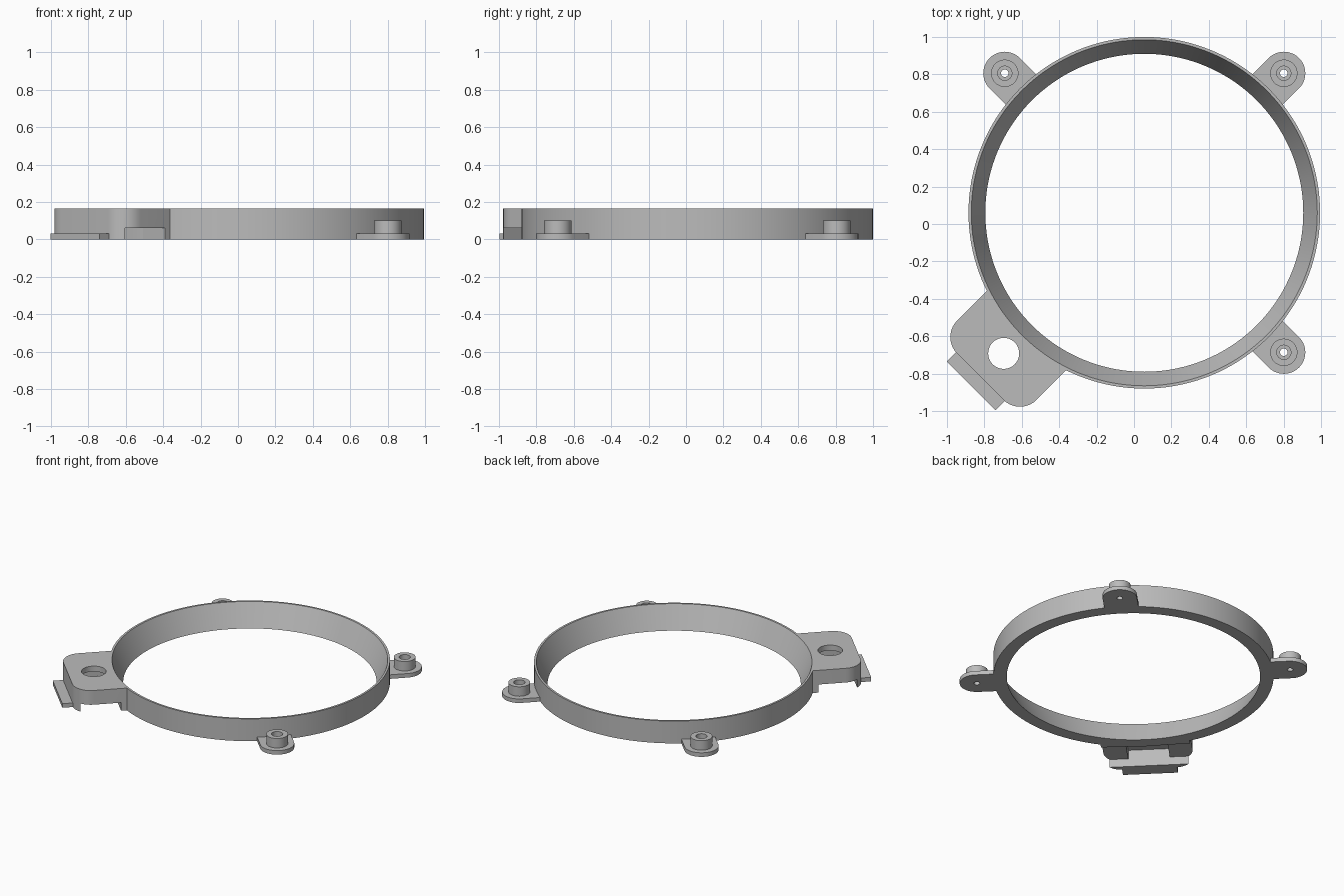
import bpy, bmesh
from math import radians, sin, cos, asin, pi
from mathutils import Matrix

if "Cube" in bpy.data.objects:
    bpy.data.objects.remove(bpy.data.objects["Cube"])

grey = bpy.data.materials.new("plain_grey")
grey.use_nodes = True
grey.diffuse_color = (0.5, 0.5, 0.5, 1)
grey.node_tree.nodes["Principled BSDF"].inputs["Base Color"].default_value = (0.5, 0.5, 0.5, 1)

CENTRE = (0.055, 0.06, 0)
R, HEIGHT = 0.94, 0.165


def finish(name, bm, angle):
    """Turn a bmesh into an object, with local x pointing outward at the angle."""
    bmesh.ops.recalc_face_normals(bm, faces=bm.faces)
    mesh = bpy.data.meshes.new(name)
    bm.to_mesh(mesh)
    bm.free()
    mesh.materials.append(grey)
    obj = bpy.data.objects.new(name, mesh)
    obj.matrix_world = Matrix.Translation(CENTRE) @ Matrix.Rotation(radians(angle), 4, "Z")
    bpy.context.collection.objects.link(obj)
    return obj


def prism(name, outline, z0, z1, angle):
    bm = bmesh.new()
    base = bm.faces.new([bm.verts.new((x, y, z0)) for x, y in outline])
    top = bmesh.ops.extrude_face_region(bm, geom=[base])["geom"]
    verts = [v for v in top if isinstance(v, bmesh.types.BMVert)]
    bmesh.ops.translate(bm, verts=verts, vec=(0, 0, z1 - z0))
    return finish(name, bm, angle)


def arc(x, y, r, start, end, steps):
    turns = [start + (end - start) * i / steps for i in range(steps + 1)]
    return [(x + r * cos(t), y + r * sin(t)) for t in turns]


def circle(x, r, steps=40):
    return arc(x, 0, r, 0, 2 * pi, steps)[:-1]


def rect(x0, x1, half):
    return [(x0, -half), (x1, -half), (x1, half), (x0, half)]


def combine(obj, other, operation):
    mod = obj.modifiers.new("combine", "BOOLEAN")
    mod.operation, mod.object, mod.solver = operation, other, "EXACT"
    bpy.context.view_layer.objects.active = obj
    bpy.ops.object.modifier_apply(modifier=mod.name)
    bpy.data.objects.remove(other)


def smooth(obj):
    bpy.ops.object.select_all(action="DESELECT")
    obj.select_set(True)
    bpy.context.view_layer.objects.active = obj
    bpy.ops.object.shade_smooth_by_angle(angle=radians(30))


# Ring with a vertical outside and a tapered inside
bm = bmesh.new()
profile = [(0.85, 0), (R, 0), (R, HEIGHT), (0.925, HEIGHT)]
SEGMENTS = 144
loops = [[bm.verts.new((r * cos(2 * pi * i / SEGMENTS), r * sin(2 * pi * i / SEGMENTS), z))
          for r, z in profile] for i in range(SEGMENTS)]
for i, a in enumerate(loops):
    b = loops[(i + 1) % SEGMENTS]
    for j in range(4):
        k = (j + 1) % 4
        bm.faces.new((a[j], b[j], b[k], a[k]))
smooth(finish("ring", bm, 0))

# Three mounting ears, each with a hollow boss
EAR = 1.055
for name, angle in (("back_left", 45), ("back_right", 135), ("front_left", -45)):
    outline = [(0.89, -0.115)] + arc(EAR, 0, 0.115, -pi / 2, pi / 2, 24) + [(0.89, 0.115)]
    ear = prism(name + "_mounting_ear", outline, 0, 0.03, angle)
    combine(ear, prism("boss", circle(EAR, 0.073), 0.01, 0.1, angle), "UNION")
    combine(ear, prism("recess", circle(EAR, 0.038), 0.04, 0.2, angle), "DIFFERENCE")
    combine(ear, prism("screw_hole", circle(EAR, 0.02), -0.1, 0.2, angle), "DIFFERENCE")
    smooth(ear)

# Socket housing with rounded outer corners, following the ring on its inner side
HALF, OUTER, ROUND, BOX = 0.30, 1.24, 0.125, 225
reach = asin(HALF / 0.936)
outline = (arc(OUTER - ROUND, ROUND - HALF, ROUND, -pi / 2, 0, 10)
           + arc(OUTER - ROUND, HALF - ROUND, ROUND, 0, pi / 2, 10)
           + arc(0, 0, 0.936, reach, -reach, 16))
housing = prism("socket_housing", outline, 0, HEIGHT, BOX)
# Side-to-side slot, central pocket and round opening
combine(housing, prism("slot", rect(0.93, 1.2, 0.5), -0.1, 0.06, BOX), "DIFFERENCE")
combine(housing, prism("pocket", rect(0.93, 1.2, 0.14), -0.1, 0.125, BOX), "DIFFERENCE")
combine(housing, prism("opening", circle(1.063, 0.083), -0.1, 0.3, BOX), "DIFFERENCE")
smooth(housing)

# Flat tongue at the foot of the housing
prism("tongue", rect(1.22, 1.31, 0.185), 0, 0.03, BOX)
